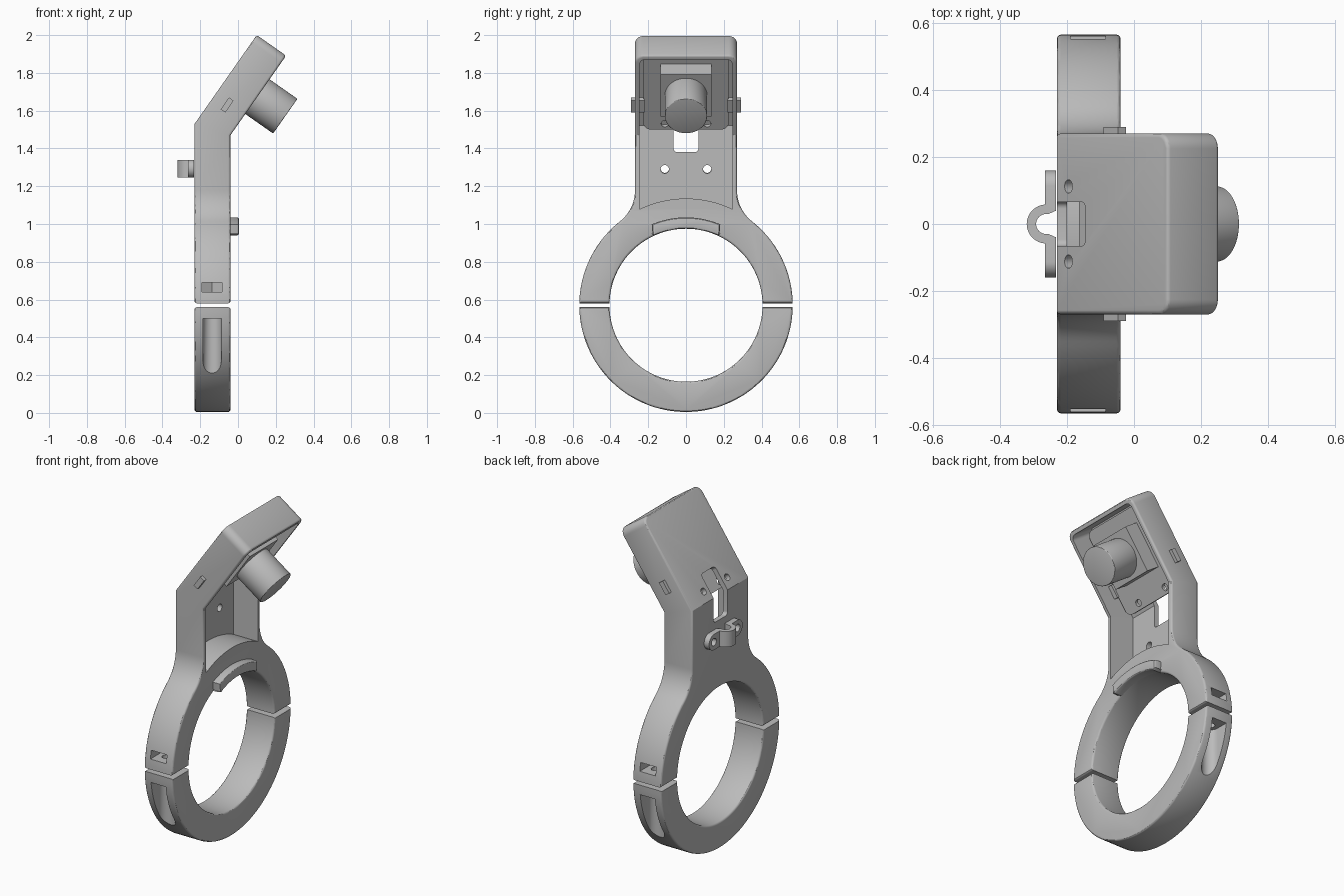
import bpy, bmesh, math
from math import sin, cos, tan, asin, atan2, radians, degrees, sqrt

cube = bpy.data.objects.get("Cube")
if cube:
    bpy.data.objects.remove(cube, do_unlink=True)

grey = bpy.data.materials.new("plain grey")
grey.use_nodes = True
grey.diffuse_color = (0.5, 0.5, 0.5, 1)
grey.node_tree.nodes["Principled BSDF"].inputs["Base Color"].default_value = (0.5, 0.5, 0.5, 1)

# Main sizes
X0, X1 = -0.23, -0.04            # back and front of the bracket
RZ, RO, RI = 0.57, 0.565, 0.405  # ring centre height and radii
ARM = 0.27                       # half width of the arm
BEND, TILT = 1.53, radians(35)   # height and angle of the bend
TOP = BEND + 0.574               # top of the arm before bending


# Axis frames for a profile (p, q) swept along d
def side(y, z, x):
    return (x, y, z)


def plan(x, y, z):
    return (x, y, z)


def head(y, u, w):
    return (X0 + u * sin(TILT) + w * cos(TILT), y, BEND + u * cos(TILT) - w * sin(TILT))


def arc(cx, cy, r, a0, a1, n=12):
    return [(cx + r * cos(radians(a0 + (a1 - a0) * i / n)),
             cy + r * sin(radians(a0 + (a1 - a0) * i / n))) for i in range(n + 1)]


def circle(cx, cy, r, n=32):
    return arc(cx, cy, r, 0, 360, n)[:-1]


def rounded(x0, x1, y0, y1, r, n=6):
    return (arc(x1 - r, y1 - r, r, 0, 90, n) + arc(x0 + r, y1 - r, r, 90, 180, n)
            + arc(x0 + r, y0 + r, r, 180, 270, n) + arc(x1 - r, y0 + r, r, 270, 360, n))


def box(x0, x1, y0, y1):
    return [(x0, y0), (x1, y0), (x1, y1), (x0, y1)]


def prism(name, pts, frame, d0, d1, bevel=0):
    """Sweep a closed profile from d0 to d1 and round its two rims."""
    bm = bmesh.new()
    a = [bm.verts.new(frame(p, q, d0)) for p, q in pts]
    b = [bm.verts.new(frame(p, q, d1)) for p, q in pts]
    caps = [bm.faces.new(a), bm.faces.new(b[::-1])]
    n = len(pts)
    for i in range(n):
        j = (i + 1) % n
        bm.faces.new((a[j], a[i], b[i], b[j]))
    bmesh.ops.recalc_face_normals(bm, faces=bm.faces)
    if bevel:
        rims = list({e for f in caps for e in f.edges})
        bmesh.ops.bevel(bm, geom=rims, offset=bevel, segments=3, profile=0.5,
                        affect='EDGES', clamp_overlap=False)
    mesh = bpy.data.meshes.new(name)
    bm.to_mesh(mesh)
    bm.free()
    mesh.materials.append(grey)
    ob = bpy.data.objects.new(name, mesh)
    bpy.context.collection.objects.link(ob)
    return ob


def boolean(ob, cutters, op='DIFFERENCE'):
    for c in cutters:
        c.hide_render = True
        m = ob.modifiers.new("cut", 'BOOLEAN')
        m.operation, m.solver, m.object = op, 'EXACT', c
        bpy.context.view_layer.objects.active = ob
        bpy.ops.object.modifier_apply(modifier=m.name)
        bpy.data.objects.remove(c, do_unlink=True)


# Upper ring half with the arm, drawn straight
fr = 0.21
fz = RZ + sqrt((RO + fr) ** 2 - (ARM + fr) ** 2)
at = degrees(atan2(fz - RZ, ARM + fr))
ao, ai = degrees(asin(0.01 / RO)), degrees(asin(0.01 / RI))
right = (arc(0, RZ, RO, ao, at, 24) + arc(ARM + fr, fz, fr, 180 + at, 180, 12)[1:]
         + arc(ARM - 0.045, TOP - 0.045, 0.045, 0, 90, 8))
left = [(-y, z) for y, z in reversed(right)]
body = prism("bracket_body", right + left + arc(0, RZ, RI, 180 - ai, ai, 64), side, X0, X1, 0.012)

# Pocket hollowed from the front of the arm
pa = degrees(atan2(sqrt(RO ** 2 - 0.245 ** 2), 0.245))
pocket = (arc(0, RZ, RO, 180 - pa, pa, 24) + arc(0.215, TOP - 0.055, 0.03, 0, 90, 6)
          + arc(-0.215, TOP - 0.055, 0.03, 90, 180, 6))
boolean(body, [prism("pocket_cutter", pocket, side, X0 + 0.03, 0.1)])

# Bend the top of the arm forward with a mitre
bm = bmesh.new()
bm.from_mesh(body.data)
bmesh.ops.bisect_plane(bm, geom=bm.verts[:] + bm.edges[:] + bm.faces[:], dist=1e-5,
                       plane_co=(0, 0, BEND), plane_no=(0, 0, 1))
for v in bm.verts:
    w, u = v.co.x - X0, v.co.z - BEND
    if abs(u) < 1e-4:
        v.co.z -= w * tan(TILT / 2)
    elif u > 0:
        v.co = head(v.co.y, u, w)
bm.to_mesh(body.data)
bm.free()

# Cable slot across the bend, and screw holes
cuts = [prism("slot_low", rounded(-0.066, 0.066, 1.38, 1.56, 0.02), side, -0.3, -0.18),
        prism("slot_high", rounded(-0.066, 0.066, -0.03, 0.148, 0.02), head, -0.05, 0.05)]
for s in (-1, 1):
    cuts.append(prism("arm_hole", circle(s * 0.112, 1.29, 0.022), side, -0.3, -0.15))
    cuts.append(prism("head_hole", circle(s * 0.112, 0.06, 0.02), head, -0.05, 0.05))
    # Nut slot and bolt hole
    nut = [(-0.19, 0.65), (-0.19, 0.455), (-0.137, 0.424), (-0.085, 0.455), (-0.085, 0.65)]
    cuts.append(prism("nut_slot", [(x, s * y) for x, y in nut], plan, 0.64, 0.69))
    cuts.append(prism("bolt_hole", circle(-0.137, s * 0.485, 0.024), plan, 0.5, 0.66))
boolean(body, cuts)

# Lower ring half with bolt channels
lower = prism("lower_clamp", arc(0, RZ, RO, 180 + ao, 360 - ao, 64)
              + arc(0, RZ, RI, 360 - ai, 180 + ai, 64), side, X0, X1, 0.012)
cuts = []
for s in (-1, 1):
    channel = arc(-0.137, 0.485, 0.049, 180, 360, 16) + [(-0.088, 0.65), (-0.186, 0.65)]
    cuts.append(prism("bolt_channel", [(x, s * y) for x, y in channel], plan, 0.02, 0.5))
    cuts.append(prism("bolt_hole", circle(-0.137, s * 0.485, 0.024), plan, 0.45, 0.6))
boolean(lower, cuts)

# Curved locating lip on the ring front
prism("ring_lip", arc(0, RZ, 0.465, 67, 113, 24) + arc(0, RZ, 0.42, 115, 116, 1)
      + arc(0, RZ, RI, 114, 66, 24) + arc(0, RZ, 0.42, 64, 65, 1), side, X1 - 0.02, 0.005, 0.01)

# Cable clip on the back of the arm
clip = ([(-0.232, 0.16), (-0.265, 0.16), (-0.265, 0.06)] + arc(-0.262, 0, 0.058, 92, 268, 24)
        + [(-0.265, -0.06), (-0.265, -0.16), (-0.232, -0.16), (-0.232, -0.04), (-0.255, -0.03)]
        + arc(-0.262, 0, 0.03, 270, 90, 20) + [(-0.255, 0.03), (-0.232, 0.04)])
clip = prism("cable_clip", clip, plan, 1.23, 1.36)
boolean(clip, [prism("clip_shape", rounded(-0.159, 0.159, 1.246, 1.34, 0.046, 10), side, -0.4, -0.1)],
        'INTERSECT')
boolean(clip, [prism("clip_hole", circle(s * 0.112, 1.293, 0.022), side, -0.4, -0.1) for s in (-1, 1)])

# Camera board, module and lens
board = prism("camera_board", rounded(-0.225, 0.225, 0.023, 0.535, 0.04), head, 0.065, 0.085)
boolean(board, [prism("board_hole", circle(s * 0.112, 0.06, 0.02), head, 0.0, 0.15) for s in (-1, 1)])
prism("camera_module", box(-0.135, 0.135, 0.175, 0.445), head, 0.08, 0.18)
prism("lens_barrel", circle(0, 0.309, 0.112, 64), head, 0.17, 0.37, 0.004)

# Board tabs poking through the side walls
for s, name in ((1, "right"), (-1, "left")):
    # the model faces -y, so its own left is +x; these tabs sit front and back
    tab = [(s * y, u) for y, u in box(0.22, 0.29, 0.143, 0.219)]
    prism("rear_tab" if s > 0 else "front_tab", tab, head, 0.069, 0.099)

# Smooth curved walls, keep hard edges
for ob in bpy.context.scene.objects:
    ob.select_set(ob.type == 'MESH')
bpy.context.view_layer.objects.active = body
bpy.ops.object.shade_smooth_by_angle(angle=radians(30))
